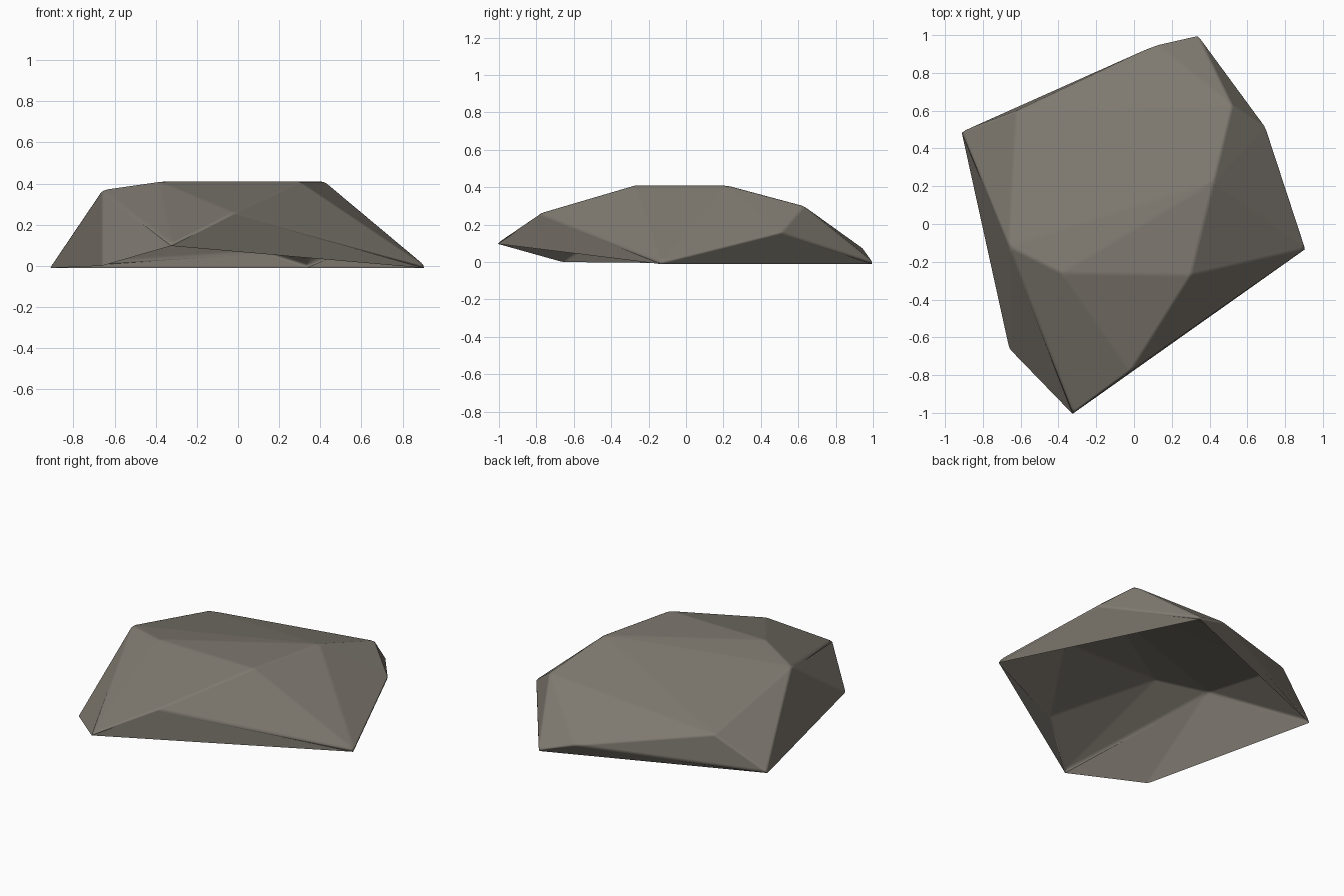
import bpy, bmesh

if "Cube" in bpy.data.objects:
    bpy.data.objects.remove(bpy.data.objects["Cube"])

# Corner points of the faceted boulder, grouped by where they sit
rim = [(-0.91, 0.49, 0), (0.34, 1.0, 0), (0.91, -0.13, 0),
       (-0.32, -1.0, 0.11), (-0.66, -0.66, 0)]
shoulder = [(0.12, 0.95, 0.07), (0.70, 0.51, 0.16), (-0.02, -0.78, 0.26),
            (-0.62, 0.60, 0.20), (0.52, 0.63, 0.30)]
crown = [(-0.66, -0.12, 0.37), (-0.38, -0.26, 0.41),
         (0.30, -0.27, 0.41), (0.42, 0.22, 0.41)]

# Wrap the points in a convex shell
bm = bmesh.new()
for p in rim + shoulder + crown:
    bm.verts.new(p)
bmesh.ops.convex_hull(bm, input=bm.verts[:])
bmesh.ops.recalc_face_normals(bm, faces=bm.faces[:])
bm.normal_update()

# Open the underside, keeping the overhanging side facets
under = [f for f in bm.faces if f.normal.z < -0.85]
bmesh.ops.delete(bm, geom=under, context='FACES')
for f in bm.faces:
    f.smooth = True

mesh = bpy.data.meshes.new("boulder")
bm.to_mesh(mesh)
bm.free()
rock = bpy.data.objects.new("boulder", mesh)
bpy.context.collection.objects.link(rock)

# Slightly worn edges between flat facets
bevel = rock.modifiers.new("worn_edges", 'BEVEL')
bevel.width = 0.012
bevel.segments = 2
bevel.limit_method = 'NONE'
bevel.harden_normals = True

# Stone colour
stone = bpy.data.materials.new("warm_grey_stone")
stone.diffuse_color = (0.21, 0.19, 0.16, 1)
stone.use_nodes = True
stone.node_tree.nodes["Principled BSDF"].inputs["Base Color"].default_value = stone.diffuse_color
mesh.materials.append(stone)
